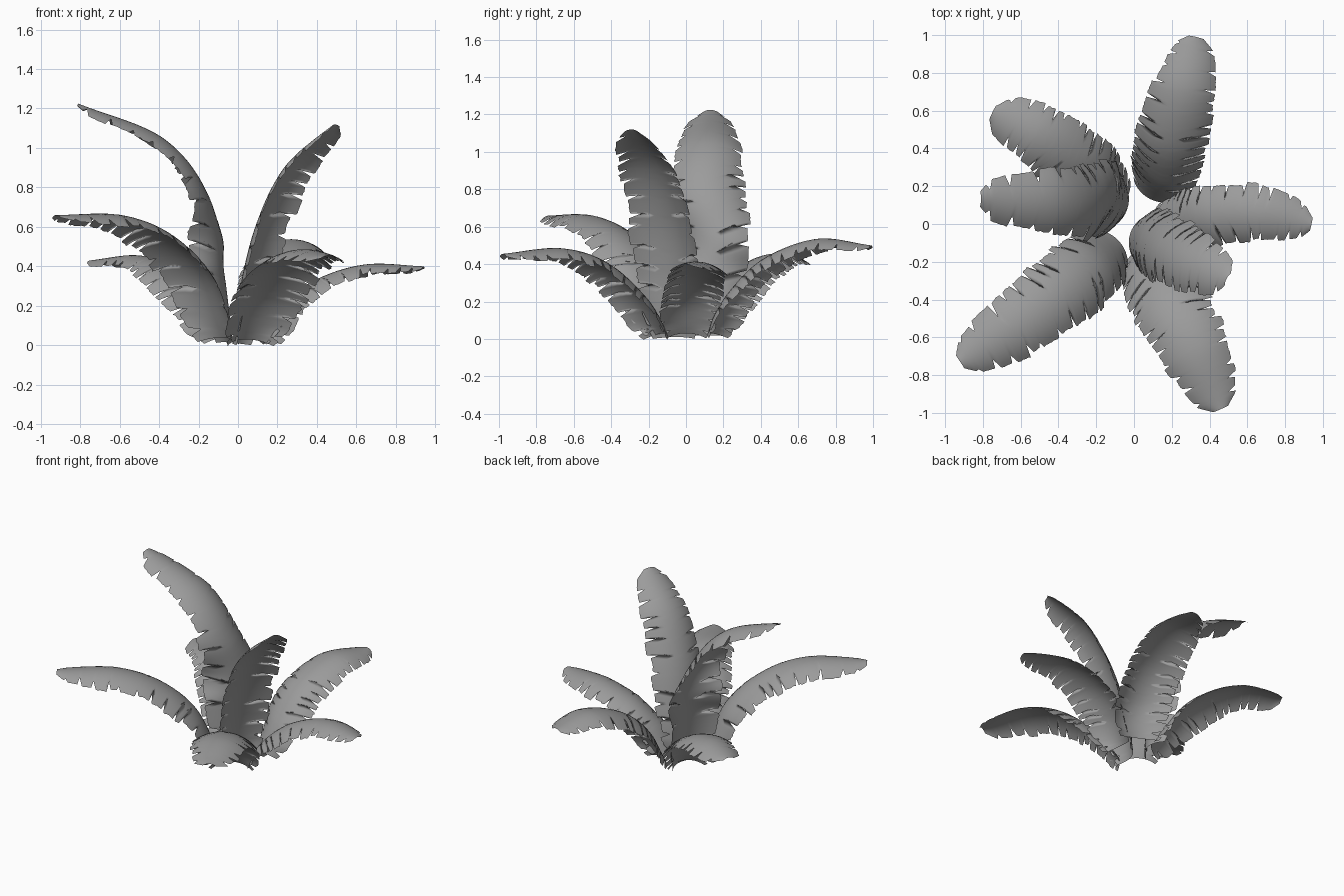
import bpy, bmesh, math, random
from mathutils import Vector

if "Cube" in bpy.data.objects:
    bpy.data.objects.remove(bpy.data.objects["Cube"])

random.seed(7)
ROWS, COLS = 96, 6

# Dark grey foliage
grey = bpy.data.materials.new("foliage_grey")
grey.diffuse_color = (.33, .33, .33, 1)
grey.use_nodes = True
grey.node_tree.nodes["Principled BSDF"].inputs["Base Color"].default_value = grey.diffuse_color


def spline(pts, t):
    """Catmull-Rom point along the midrib, t in 0..1"""
    p = [Vector(q) for q in pts]
    p = [2 * p[0] - p[1]] + p + [2 * p[-1] - p[-2]]
    s = min(max(t, 0), 0.99999) * (len(pts) - 1)
    i = int(s)
    f = s - i
    a, b, c, d = p[i:i + 4]
    return 0.5 * (2 * b + (c - a) * f + (2 * a - 5 * b + 4 * c - d) * f * f
                  + (3 * b - a - 3 * c + d) * f ** 3)


def half_width(t):
    """Broad blade with a short base and a blunt rounded tip"""
    prof = [(0, .65), (.07, .93), (.2, 1.03), (.5, 1), (.75, .87), (.9, .68), (.96, .52), (1, .2)]
    for (t0, w0), (t1, w1) in zip(prof, prof[1:]):
        if t <= t1:
            return w0 + (w1 - w0) * (t - t0) / (t1 - t0)
    return prof[-1][1]


def torn_edge():
    """Edge factor per row: ragged leaflets split by narrow notches"""
    edge, i = [1.0] * (ROWS + 1), 3
    while i < ROWS - 2:
        edge[i] = random.uniform(.5, .8)
        step = random.choice([5, 6, 7, 9, 10])
        base = random.uniform(.92, 1.08)
        for k in range(i + 1, min(i + step, ROWS + 1)):
            edge[k] = base + random.uniform(-.02, .02)
        i += step
    return edge


def make_leaf(name, pts, width):
    bm = bmesh.new()
    edges = {-1: torn_edge(), 1: torn_edge()}
    grid = []
    for i in range(ROWS + 1):
        t, row = i / ROWS, []
        curl = .85 - .2 * t      # blade flattens towards the tip
        for j in range(-COLS, COLS + 1):
            u = abs(j) / COLS
            sgn = 1 if j > 0 else -1
            # leaflets sweep towards the tip
            tt = t + 0.08 * u * (1 - t) * min(1, t * 4)
            p = spline(pts, tt)
            tan = (spline(pts, min(tt + .02, 1)) - spline(pts, max(tt - .02, 0))).normalized()
            side = tan.cross(Vector((0, 0, 1))).normalized()
            nrm = side.cross(tan)
            w = width * half_width(t)
            a = u * edges[sgn][i] * curl
            row.append(bm.verts.new(p + side * (sgn * w * math.sin(a) / curl)
                                    - nrm * (w * (1 - math.cos(a)) / curl)))
        grid.append(row)
    for r0, r1 in zip(grid, grid[1:]):
        for k in range(2 * COLS):
            bm.faces.new((r0[k], r0[k + 1], r1[k + 1], r1[k]))
    for f in bm.faces:
        f.smooth = True
    me = bpy.data.meshes.new(name)
    bm.to_mesh(me)
    bm.free()
    me.materials.append(grey)
    bpy.context.collection.objects.link(bpy.data.objects.new(name, me))


# Midrib paths, base to tip, with half width
leaves = {
    "leaf_back": ([(.09, .13, .03), (.14, .24, .25), (.19, .42, .43), (.26, .7, .535), (.33, .99, .5)], .208),
    "leaf_back_left": ([(-.06, .1, .04), (-.17, .19, .23), (-.31, .33, .38), (-.5, .47, .455), (-.75, .59, .43)], .21),
    "leaf_tall_left": ([(-.03, .1, .02), (-.08, .11, .4), (-.15, .125, .76), (-.38, .12, 1.05), (-.81, .13, 1.225)], .222),
    "leaf_front_left": ([(-.08, -.09, .04), (-.19, -.19, .36), (-.37, -.34, .56), (-.6, -.52, .66), (-.92, -.73, .66)], .222),
    "leaf_front": ([(.04, -.12, .03), (.11, -.25, .24), (.2, -.44, .41), (.32, -.67, .485), (.46, -.98, .455)], .23),
    "leaf_right": ([(.1, .0, .03), (.22, .01, .2), (.4, .045, .335), (.65, .06, .41), (.94, .0, .4)], .18),
    "leaf_tall_right": ([(-.02, -.05, .01), (.04, -.07, .35), (.13, -.11, .65), (.27, -.18, .92), (.49, -.29, 1.12)], .203),
}
for name, (pts, width) in leaves.items():
    make_leaf(name, pts, width)
